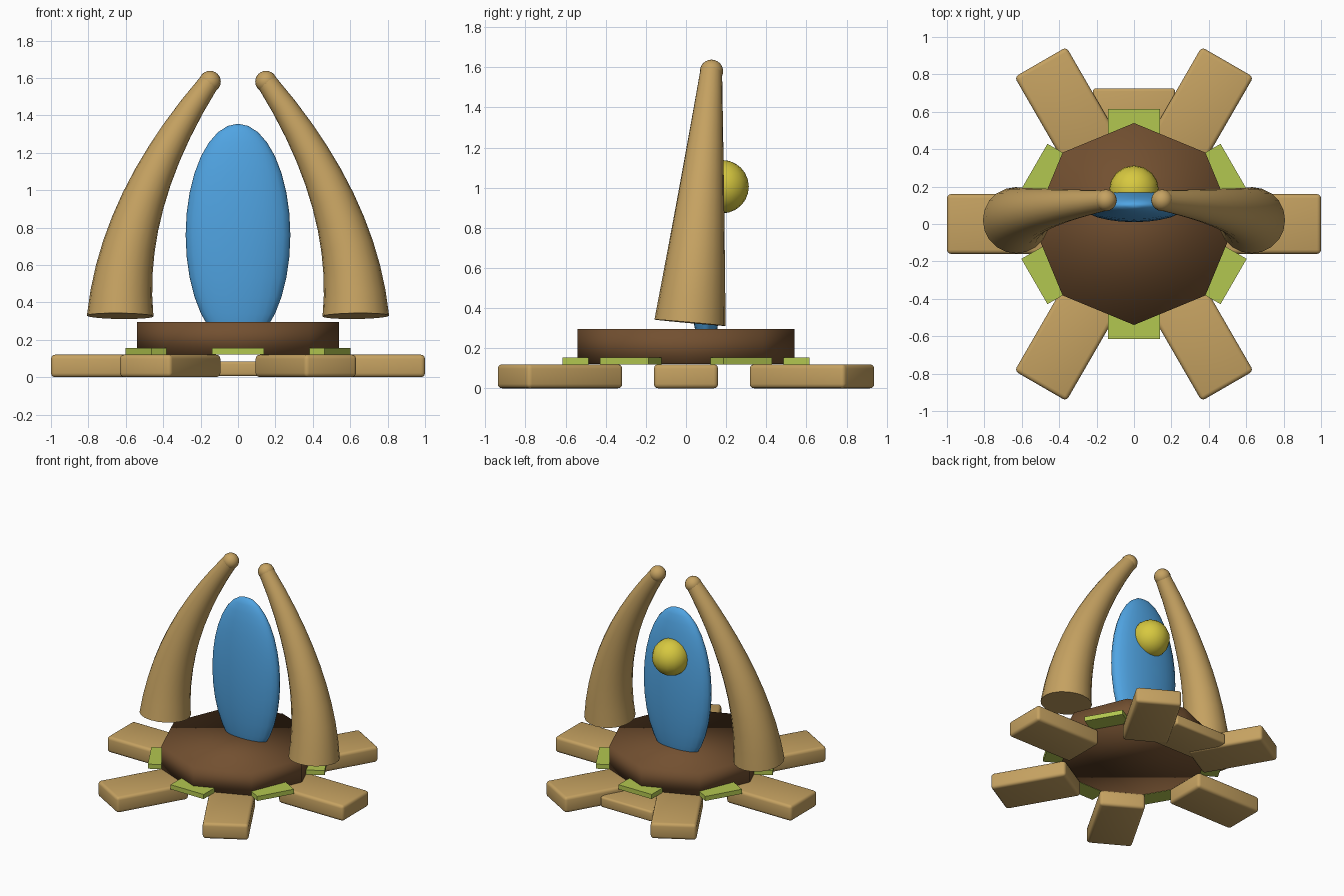
import bpy
import bmesh
from math import radians, sin, cos, pi
from mathutils import Vector

if "Cube" in bpy.data.objects:
    bpy.data.objects.remove(bpy.data.objects["Cube"], do_unlink=True)


def material(name, rgb):
    m = bpy.data.materials.new(name)
    m.use_nodes = True
    m.diffuse_color = (*rgb, 1)
    bsdf = next(n for n in m.node_tree.nodes if n.type == 'BSDF_PRINCIPLED')
    bsdf.inputs["Base Color"].default_value = (*rgb, 1)
    return m


TAN = material("tan", (0.56, 0.36, 0.12))
BROWN = material("brown", (0.17, 0.08, 0.03))
GREEN = material("leaf green", (0.45, 0.57, 0.08))
BLUE = material("sky blue", (0.08, 0.37, 0.76))
YELLOW = material("yellow", (0.68, 0.58, 0.05))


def finish(name, bm, mat, smooth=True):
    bmesh.ops.recalc_face_normals(bm, faces=bm.faces)
    mesh = bpy.data.meshes.new(name)
    bm.to_mesh(mesh)
    bm.free()
    mesh.materials.append(mat)
    for p in mesh.polygons:
        p.use_smooth = smooth
    ob = bpy.data.objects.new(name, mesh)
    bpy.context.collection.objects.link(ob)
    return ob


def slab(name, mat, angle, r_in, r_out, width, z0, z1, bevel=0):
    """Box lying along a spoke at the given angle in degrees."""
    bm = bmesh.new()
    bmesh.ops.create_cube(bm, size=1)
    for v in bm.verts:
        v.co = ((r_in + r_out) / 2 + v.co.x * (r_out - r_in),
                v.co.y * width, (z0 + z1) / 2 + v.co.z * (z1 - z0))
    if bevel:
        bmesh.ops.bevel(bm, geom=bm.edges[:], offset=bevel, segments=3,
                        profile=0.5, affect='EDGES')
    ob = finish(name, bm, mat, smooth=False)
    ob.rotation_euler.z = radians(angle)
    if bevel:
        bpy.ops.object.select_all(action='DESELECT')
        ob.select_set(True)
        bpy.context.view_layer.objects.active = ob
        bpy.ops.object.shade_smooth_by_angle(angle=radians(35))
    return ob


def ball(name, mat, centre, radii, u=16, v=12):
    bm = bmesh.new()
    bmesh.ops.create_uvsphere(bm, u_segments=u, v_segments=v, radius=1)
    for vert in bm.verts:
        vert.co = Vector(c + k * r for c, k, r in zip(centre, vert.co, radii))
    return finish(name, bm, mat)


# Feet spread around the base, with tiles between them
for i in range(6):
    slab(f"foot_{i + 1}", TAN, i * 60, 0.45, 1.0, 0.32, 0, 0.12, 0.022)
    slab(f"tile_{i + 1}", GREEN, 30 + i * 60, 0.485, 0.615, 0.28, 0.12, 0.155)
slab("back_step", TAN, 90, 0.42, 0.725, 0.44, 0.005, 0.085, 0.015)

# Eight-sided platform
bm = bmesh.new()
bmesh.ops.create_cone(bm, cap_ends=True, segments=8, radius1=0.54, radius2=0.54, depth=0.173)
# Place a corner on each axis
ring = sorted(bm.verts, key=lambda v: v.co.z)
for v in ring:
    k = round(Vector((v.co.x, v.co.y)).angle_signed(Vector((1, 0))) / (pi / 4))
    v.co = (0.54 * cos(k * pi / 4), 0.54 * sin(k * pi / 4), v.co.z + 0.2085)
finish("platform", bm, BROWN)

# Flattened upright oval and the ball on its back
ball("oval_panel", BLUE, (0, 0.1, 0.76), (0.28, 0.09, 0.595), 24, 16)
ball("back_ball", YELLOW, (0, 0.18, 1.005), (0.133, 0.133, 0.133))


def horn(name, side, steps=10, sides=20):
    """Tapered tube along a three-point curve."""
    a = Vector((side * 0.63, 0.02, 0.327))
    b = Vector((side * 0.622, 0.075, 0.94))
    c = Vector((side * 0.155, 0.125, 1.575))
    bm = bmesh.new()
    rings = []
    for s in range(steps + 1):
        t = s / steps
        p = a * (1 - t) ** 2 + b * 2 * t * (1 - t) + c * t * t
        tangent = ((b - a) * (1 - t) + (c - b) * t).normalized()
        across = Vector((0, 1, 0)).cross(tangent).normalized()
        depth = tangent.cross(across)
        r = 0.178 + (0.055 - 0.178) * t
        rings.append([bm.verts.new(p + r * (across * cos(2 * pi * k / sides)
                                            + depth * sin(2 * pi * k / sides)))
                      for k in range(sides)])
    for lo, hi in zip(rings, rings[1:]):
        for k in range(sides):
            n = (k + 1) % sides
            bm.faces.new((lo[k], lo[n], hi[n], hi[k]))
    bm.faces.new(rings[0])
    bm.faces.new(rings[-1])
    ob = finish(name, bm, TAN)
    bpy.ops.object.select_all(action='DESELECT')
    ob.select_set(True)
    bpy.context.view_layer.objects.active = ob
    bpy.ops.object.shade_smooth_by_angle(angle=radians(40))


# Pair of curved horns with rounded tips
for label, side in (("left", 1), ("right", -1)):
    horn(f"{label}_horn", side)
    ball(f"{label}_horn_tip", TAN, (side * 0.15, 0.127, 1.58), (0.058, 0.058, 0.058))
